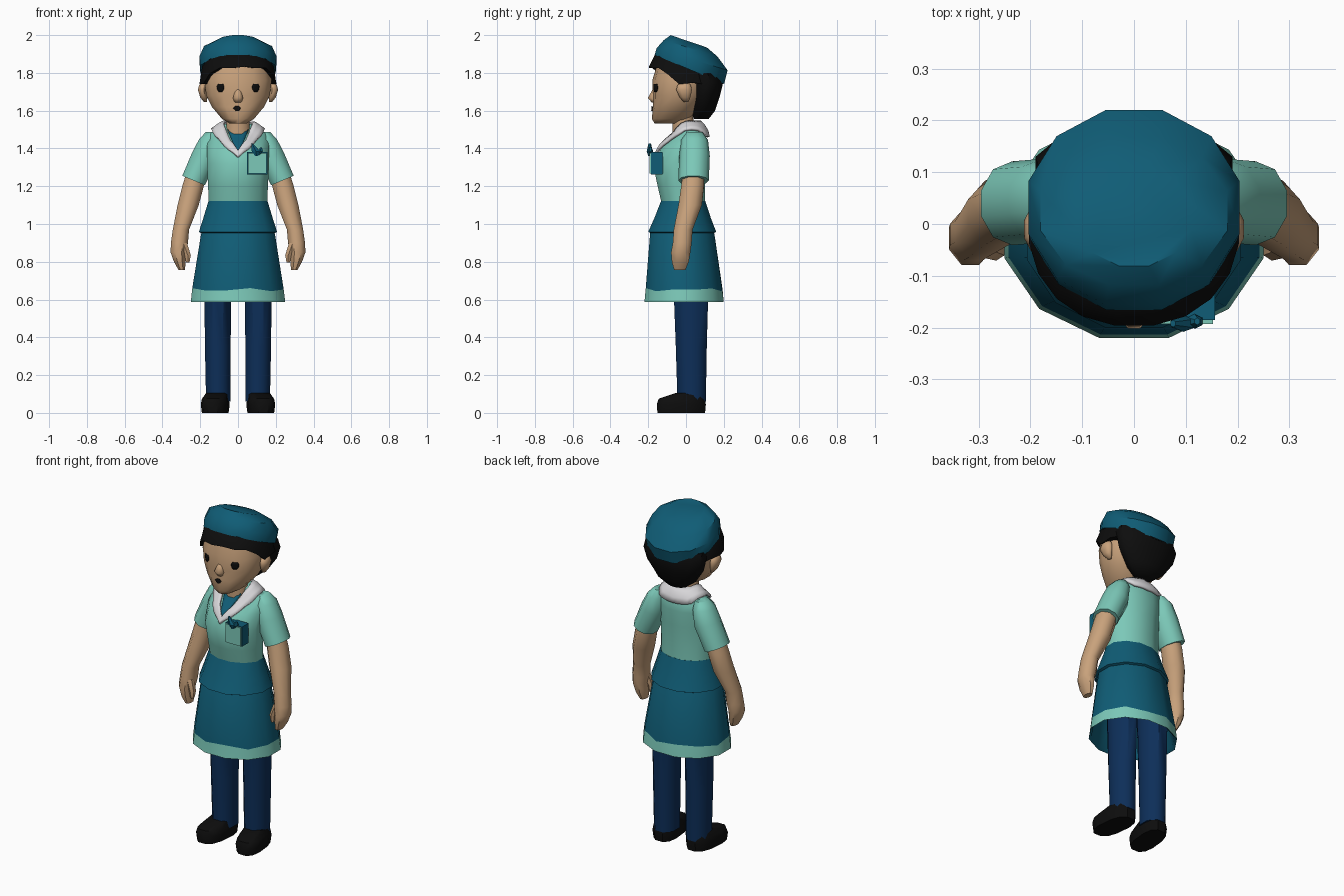
import bpy, bmesh, math
from mathutils import Vector
from mathutils.bvhtree import BVHTree

if "Cube" in bpy.data.objects:
    bpy.data.objects.remove(bpy.data.objects["Cube"])


def material(name, rgb):
    m = bpy.data.materials.new(name)
    m.diffuse_color = (*rgb, 1)
    m.use_nodes = True
    m.node_tree.nodes["Principled BSDF"].inputs["Base Color"].default_value = m.diffuse_color
    return m


TEAL = material("teal cloth", (0.005, 0.108, 0.18))
MINT = material("mint cloth", (0.2, 0.58, 0.48))
SKIN = material("skin", (0.58, 0.36, 0.2))
WHITE = material("white collar", (0.68, 0.67, 0.69))
NAVY = material("navy trousers", (0.004, 0.028, 0.1))
BLACK = material("black", (0.004, 0.004, 0.004))


def make(name, verts, faces, mats, face_mats=None, angle=40):
    """Mesh object with outward normals and smooth shading below the angle."""
    me = bpy.data.meshes.new(name)
    me.from_pydata([tuple(v) for v in verts], [], faces)
    for m in mats:
        me.materials.append(m)
    if face_mats:
        me.polygons.foreach_set("material_index", face_mats)
    bm = bmesh.new()
    bm.from_mesh(me)
    bmesh.ops.recalc_face_normals(bm, faces=bm.faces)
    bm.to_mesh(me)
    bm.free()
    me.shade_smooth()
    me.set_sharp_from_angle(angle=math.radians(angle))
    ob = bpy.data.objects.new(name, me)
    bpy.context.collection.objects.link(ob)
    return ob


def ring(cx, cy, z, rx, ry, sy=0, sx=0, n=12, p=1):
    """Horizontal oval, optionally tilted along y or x."""
    k = 1 / math.cos(math.pi / n) ** p
    pts = []
    for i in range(n):
        a = 2 * math.pi * (i + 0.5) / n
        c, s = math.cos(a), math.sin(a)
        dx = math.copysign(abs(c) ** p, c) * rx * k
        dy = math.copysign(abs(s) ** p, s) * ry * k
        pts.append(Vector((cx + dx, cy + dy, z + sy * dy + sx * dx)))
    return pts


def loft(name, rings, mats, bands=None, angle=40):
    """Skin a stack of rings; bands gives the material of each strip."""
    n, last = len(rings[0]), len(rings) - 1
    verts = [v for r in rings for v in r]
    faces, fm = [], []
    for j in range(last):
        for i in range(n):
            k = (i + 1) % n
            faces.append((j * n + i, j * n + k, (j + 1) * n + k, (j + 1) * n + i))
            fm.append(bands[j] if bands else 0)
    faces += [tuple(range(n))[::-1], tuple(range(last * n, last * n + n))]
    fm += [fm[0], fm[-1]]
    return make(name, verts, faces, mats, fm, angle)


def stack(name, specs, mat, n=12, p=1, s=1, angle=40):
    rings = [ring(*q, n=n, p=p) for q in specs]
    for r in rings:
        for v in r:
            v.x *= s
    return loft(name, rings, [mat], angle=angle)


def tree(ob):
    return BVHTree.FromPolygons([v.co for v in ob.data.vertices],
                                [tuple(f.vertices) for f in ob.data.polygons])


def decal(name, rows, target, mat, gap=0.005, cols=5):
    """Thin patch laid on the front of a part; rows are (z, x0, x1)."""
    bvh, verts = tree(target), []
    for z, x0, x1 in rows:
        for i in range(cols):
            x = x0 + (x1 - x0) * i / (cols - 1)
            hit = bvh.ray_cast(Vector((x, -1, z)), Vector((0, 1, 0)))[0]
            verts.append((x, (hit.y if hit else -0.1) - gap, z))
    faces = [(j * cols + i, j * cols + i + 1, (j + 1) * cols + i + 1, (j + 1) * cols + i)
             for j in range(len(rows) - 1) for i in range(cols - 1)]
    ob = make(name, verts, faces, [mat])
    sol = ob.modifiers.new("thickness", "SOLIDIFY")
    sol.thickness, sol.offset = 0.004, 0
    return ob


def box(name, c, size, mat):
    h = [d / 2 for d in size]
    sq = lambda z: [Vector((c[0] + a * h[0], c[1] + b * h[1], c[2] + z * h[2]))
                    for a, b in ((-1, -1), (1, -1), (1, 1), (-1, 1))]
    return loft(name, [sq(-1), sq(1)], [mat], angle=30)


# Skirt with a contrasting wavy hem and hollow underside
skirt = [ring(*q) for q in ((0, -.02, .9, .17, .14), (0, -.01, .6, .235, .195),
                            (0, -.01, .586, .25, .21), (0, -.01, .652, .242, .203),
                            (0, -.02, .95, .195, .17), (0, -.02, 1.0, .17, .14))]
for i, v in enumerate(skirt[3]):
    v.z += 0.009 * math.sin(2.3 * i)
loft("skirt", skirt, [TEAL, MINT], [0, 0, 1, 0, 0])

# Jacket: flared lower part and bodice
stack("jacket_flare", ((0, -.02, .945, .18, .155), (0, -.02, .958, .207, .18),
                       (0, -.018, 1.03, .184, .15), (0, -.015, 1.122, .156, .117)), TEAL)
torso = stack("bodice", ((0, -.015, 1.118, .156, .116), (0, -.025, 1.2, .158, .125),
                         (0, -.035, 1.32, .165, .14), (0, -.008, 1.41, .165, .118),
                         (0, .025, 1.48, .148, .08), (0, .02, 1.53, .075, .055)), MINT)

# Neck, scarf and collar
stack("neck", ((0, -.01, 1.46, .07, .06), (0, -.015, 1.51, .062, .057),
               (0, -.02, 1.6, .062, .055)), SKIN)
decal("scarf", [(1.5 - .024 * i, -.056 + .01 * i, .056 - .01 * i) for i in range(6)],
      torso, TEAL, .008)
inner = [(0, .08, 1.54), (.06, .05, 1.54), (.075, 0, 1.535), (.06, -.06, 1.49),
         (.04, -.11, 1.44), (0, -.15, 1.385)]
outer = [(0, .12, 1.46), (.085, .11, 1.465), (.13, .03, 1.49), (.115, -.05, 1.46),
         (.075, -.11, 1.41), (0, -.165, 1.35)]


def full_loop(half, steps=3):
    pts = [Vector(q) for q in half]
    path = [a.lerp(b, t / steps) for a, b in zip(pts, pts[1:]) for t in range(steps)]
    path.append(pts[-1])
    return path + [Vector((-v.x, v.y, v.z)) for v in path[-2:0:-1]]


bvh, verts, cols = tree(torso), [], 4
for a, b in zip(full_loop(inner), full_loop(outer)):
    for i in range(cols):
        co, nor = bvh.find_nearest(a.lerp(b, i / (cols - 1)))[:2]
        verts.append(co + nor * 0.012)
m = len(verts) // cols
faces = [(j * cols + i, j * cols + i + 1, (j + 1) % m * cols + i + 1, (j + 1) % m * cols + i)
         for j in range(m) for i in range(cols - 1)]
collar = make("collar", verts, faces, [WHITE], angle=60)
sol = collar.modifiers.new("thickness", "SOLIDIFY")
sol.thickness, sol.offset = 0.014, 0

# Chest card with a teal border and a small ornament
box("card_border", (.102, -.155, 1.322), (.108, .06, .118), TEAL)
box("card", (.102, -.158, 1.322), (.1, .07, .11), MINT)
stack("ornament_stem", ((.098, -.188, 1.36, .008, .01), (.095, -.192, 1.385, .022, .014),
                        (.075, -.192, 1.425, .005, .006)), TEAL, n=6)
stack("ornament_leaf", ((.105, -.186, 1.365, .01, .01), (.118, -.188, 1.385, .014, .012),
                        (.122, -.188, 1.405, .005, .006)), TEAL, n=6)

# Limbs, ears and shoes, once per side
for s, side in ((-1, "right"), (1, "left")):
    stack(side + "_sleeve", ((.135, .045, 1.487, .035, .04), (.15, .045, 1.445, .055, .068, 0, .1),
                             (.175, .045, 1.36, .067, .077, 0, .3),
                             (.235, .04, 1.23, .06, .077, 0, .42)), MINT, n=10, s=s, angle=50)
    stack(side + "_arm", ((.215, .04, 1.28, .05, .055, 0, .3), (.238, .035, 1.2, .054, .06, 0, .2),
                          (.264, .022, 1.1, .056, .062), (.302, -.015, .97, .043, .05),
                          (.31, -.02, .9, .045, .05), (.316, -.028, .85, .041, .051),
                          (.308, -.03, .8, .031, .045), (.298, -.033, .757, .017, .03)),
          SKIN, n=8, s=s, angle=50)
    stack(side + "_thumb", ((.29, -.04, .9, .02, .022), (.266, -.05, .835, .016, .018),
                            (.266, -.05, .795, .009, .012)), SKIN, n=6, s=s)
    stack(side + "_leg", ((.105, .03, .06, .064, .075), (.107, .028, .35, .068, .082),
                          (.107, .026, .75, .072, .095)), NAVY, n=8, s=s, angle=50)
    shoe = stack(side + "_shoe", ((.118, -.025, 0, .066, .126), (.118, -.025, .045, .072, .13),
                                  (.118, -.022, .075, .066, .122), (.112, .02, .105, .056, .075)),
                 BLACK, n=12, p=.75, s=s)
    for v in shoe.data.vertices:
        v.co.x -= s * v.co.y * 0.1
    stack(side + "_ear", ((.172, 0, 1.645, .008, .012), (.182, -.005, 1.67, .018, .028),
                          (.19, -.01, 1.71, .022, .042), (.188, -.01, 1.735, .018, .035),
                          (.18, -.005, 1.75, .008, .015)), SKIN, n=8, s=s, angle=60)

# Head and face
head = stack("head", ((0, -.095, 1.532, .045, .07), (0, -.078, 1.557, .085, .1),
                      (0, -.05, 1.62, .138, .123), (0, -.03, 1.68, .168, .143),
                      (0, -.02, 1.76, .178, .155), (0, -.005, 1.86, .165, .14)),
             SKIN, n=14, p=.9, angle=60)
stack("nose", ((0, -.16, 1.72, .01, .012), (0, -.172, 1.668, .027, .03),
               (0, -.162, 1.642, .018, .018)), SKIN, n=8, angle=70)
for s, side in ((-1, "right"), (1, "left")):
    x = .093 * s
    decal(side + "_eye", [(1.742, x - .012, x + .014), (1.728, x - .019, x + .019),
                          (1.712, x - .016, x + .017), (1.7, x - .008, x + .009)], head, BLACK)
decal("mouth", [(1.624, -.014, .004), (1.613, -.026, .014), (1.603, -.018, .008),
                (1.598, -.01, .002)], head, BLACK)

# Hair: back of the head and the fringe around the brow
stack("hair_back", ((0, .08, 1.556, .06, .04), (0, .092, 1.6, .118, .062),
                    (0, .1, 1.68, .172, .08), (0, .105, 1.75, .19, .092),
                    (0, .09, 1.8, .185, .09)), BLACK, angle=50)
N = 20
fringe = [ring(*q, n=N, p=.92) for q in ((0, .01, 1.85, .15, .12), (0, 0, 1.74, .165, .155),
                                         (0, 0, 1.74, .203, .196),
                                         (0, .015, 1.82, .19, .18, -.42),
                                         (0, .02, 1.87, .15, .12, -.35))]
for j in (1, 2):
    for i, v in enumerate(fringe[j]):
        a = 2 * math.pi * (i + .5) / N - math.radians(8)
        front = max(0, -math.sin(a) - .35) / .65
        v.z += .085 * min(1, front * 1.5) + (.008 if i % 3 == 0 else 0)
loft("hair_fringe", fringe, [BLACK], angle=50)

# Tilted round cap
stack("cap", ((0, .018, 1.825, .19, .175, -.42), (0, .018, 1.818, .199, .184, -.42),
              (0, .032, 1.872, .204, .188, -.31), (0, .025, 1.93, .18, .142, -.31),
              (0, .015, 1.967, .11, .096, -.34)), TEAL, angle=35)
